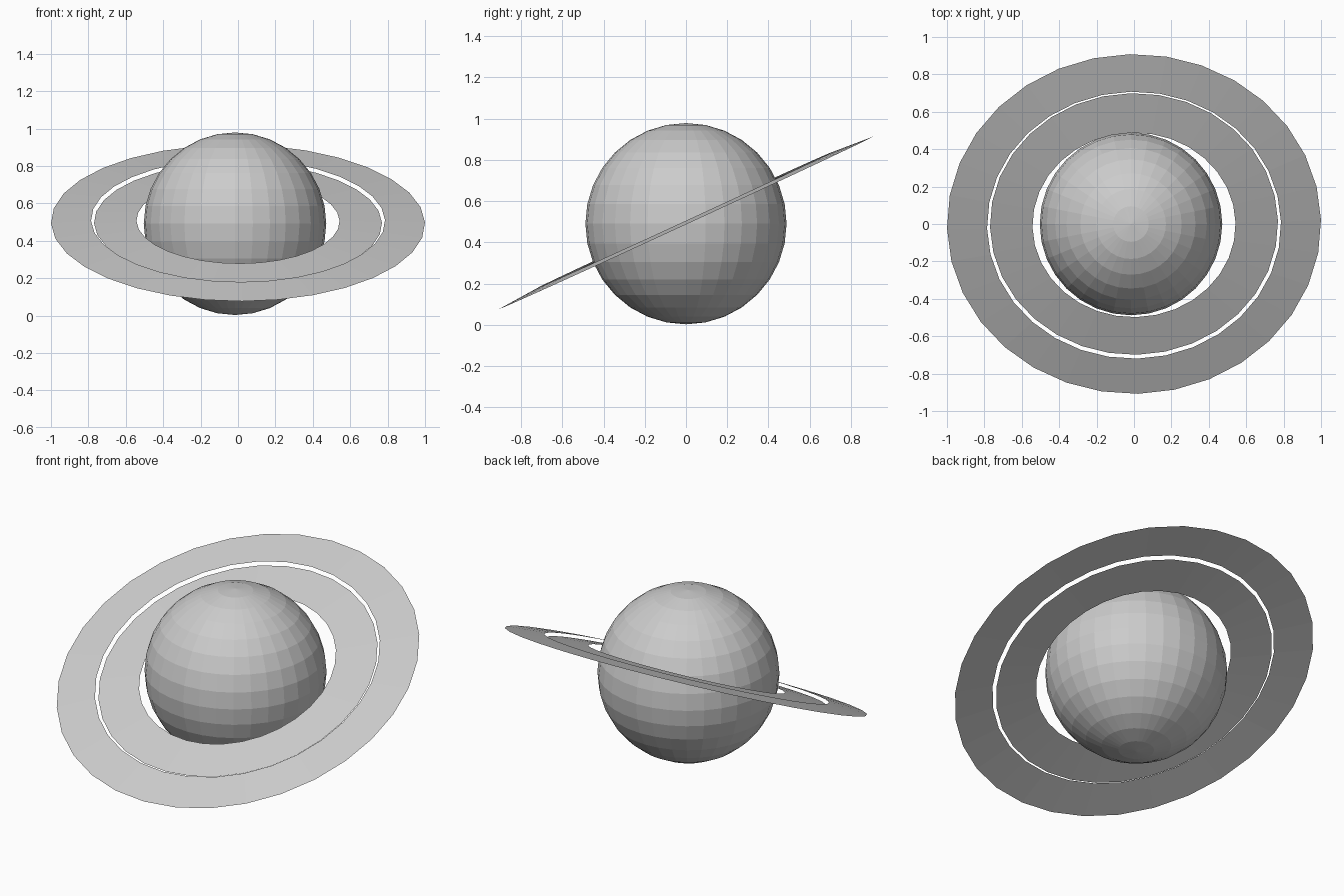
import bpy, bmesh, math
from mathutils import Matrix

default = bpy.data.objects.get("Cube")
if default:
    bpy.data.objects.remove(default, do_unlink=True)

# One plain grey for the whole model
grey = bpy.data.materials.new("stone grey")
grey.use_nodes = True
colour = (0.6, 0.6, 0.6, 1)
grey.diffuse_color = colour
grey.node_tree.nodes["Principled BSDF"].inputs["Base Color"].default_value = colour


def add_part(name, bm):
    mesh = bpy.data.meshes.new(name)
    bm.to_mesh(mesh)
    bm.free()
    mesh.materials.append(grey)
    part = bpy.data.objects.new(name, mesh)
    bpy.context.collection.objects.link(part)
    return part


def ring(name, inner, outer, rise, sides=32):
    """Thin washer whose inner edge is lifted slightly, tilted up at the back."""
    bm = bmesh.new()
    loops = []
    for radius, height in ((inner, rise), (outer, 0)):
        circle = bmesh.ops.create_circle(bm, segments=sides, radius=radius)["verts"]
        bmesh.ops.translate(bm, verts=circle, vec=(0, 0, height))
        loops.append(circle)
    bm.verts.ensure_lookup_table()
    for i in range(sides):
        j = (i + 1) % sides
        bm.faces.new((loops[0][i], loops[1][i], loops[1][j], loops[0][j]))
    bmesh.ops.recalc_face_normals(bm, faces=bm.faces)
    if sum(f.normal.z for f in bm.faces) < 0:
        bmesh.ops.reverse_faces(bm, faces=bm.faces)
    part = add_part(name, bm)
    part.matrix_world = (Matrix.Translation((0, 0, 0.495))
                         @ Matrix.Rotation(math.radians(24.75), 4, "X")
                         @ Matrix.Rotation(math.radians(0.4), 4, "Y")
                         @ Matrix.Rotation(math.radians(1.25), 4, "Z"))
    return part


# Faceted globe
bm = bmesh.new()
bmesh.ops.create_uvsphere(bm, u_segments=32, v_segments=16, radius=0.488)
globe = add_part("globe", bm)
globe.location = (-0.016, 0, 0.491)

# Two rings with a narrow gap
ring("inner_ring", 0.543, 0.77, 0.012)
ring("outer_ring", 0.786, 1.0, 0.015)
